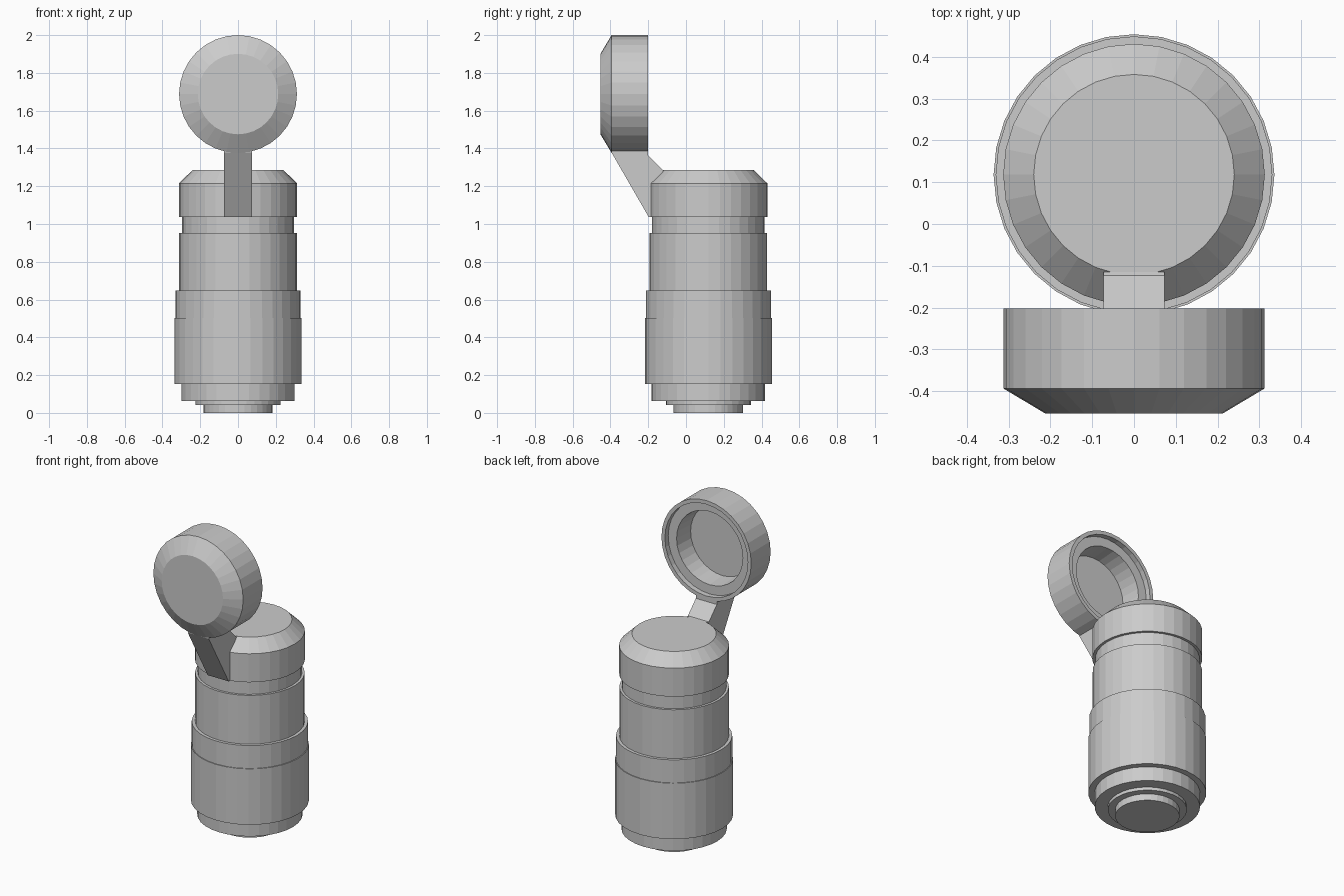
import bpy, bmesh, math
from mathutils import Matrix

if "Cube" in bpy.data.objects:
    bpy.data.objects.remove(bpy.data.objects["Cube"])

SIDES = 32
AXIS_Y = 0.118


def finish(name, bm, matrix=None):
    if matrix:
        bm.transform(matrix)
    mesh = bpy.data.meshes.new(name)
    bm.to_mesh(mesh)
    bm.free()
    obj = bpy.data.objects.new(name, mesh)
    bpy.context.collection.objects.link(obj)
    return obj


def lathe(name, profile, matrix):
    """Revolve (radius, height) points about z; radius 0 closes with a flat disc."""
    bm = bmesh.new()
    rings = []
    for r, h in profile:
        if r == 0:
            continue
        rings.append([bm.verts.new((r * math.cos(2 * math.pi * i / SIDES),
                                    r * math.sin(2 * math.pi * i / SIDES), h))
                      for i in range(SIDES)])
    for a, b in zip(rings, rings[1:]):
        for i in range(SIDES):
            j = (i + 1) % SIDES
            bm.faces.new((a[i], a[j], b[j], b[i]))
    if profile[0][0] == 0:
        bm.faces.new(rings[0][::-1])
    if profile[-1][0] == 0:
        bm.faces.new(rings[-1])
    return finish(name, bm, matrix)


upright = Matrix.Translation((0, AXIS_Y, 0))

# Stepped foot
lathe("stepped_foot", [(0, 0), (0.183, 0), (0.183, 0.042), (0.225, 0.042),
                       (0.225, 0.062), (0.30, 0.062), (0.30, 0.152)], upright)
# Wide lower sleeve with a fine step
lathe("lower_sleeve", [(0.30, 0.152), (0.336, 0.152), (0.336, 0.503),
                       (0.331, 0.503), (0.331, 0.647), (0.312, 0.647)], upright)
# Upper sleeve
lathe("upper_sleeve", [(0.312, 0.647), (0.312, 0.953), (0.297, 0.953)], upright)
# Recessed neck
lathe("neck", [(0.297, 0.953), (0.297, 1.036)], upright)
# Chamfered collar closing the top
lathe("collar", [(0.297, 1.036), (0.313, 1.036), (0.313, 1.215),
                 (0.24, 1.286), (0, 1.286)], upright)

# Open lid, standing on edge with its hollow facing the back
lid_pose = Matrix.Translation((0, 0, 1.688)) @ Matrix.Rotation(-math.pi / 2, 4, 'X')
lathe("lid", [(0, -0.453), (0.213, -0.453), (0.312, -0.394), (0.312, -0.202),
              (0.288, -0.202), (0.288, -0.235), (0.23, -0.235),
              (0.22, -0.36), (0, -0.36)], lid_pose)

# Hinge arm: side profile (y, z) extruded across x
side = [(-0.197, 1.036), (-0.18, 1.036), (-0.18, 1.21), (-0.115, 1.286),
        (-0.123, 1.287), (-0.202, 1.366), (-0.202, 1.388), (-0.394, 1.388),
        (-0.394, 1.378)]
bm = bmesh.new()
face = bm.faces.new([bm.verts.new((-0.073, y, z)) for y, z in side])
ext = bmesh.ops.extrude_face_region(bm, geom=[face])
bmesh.ops.translate(bm, vec=(0.146, 0, 0),
                    verts=[v for v in ext["geom"] if isinstance(v, bmesh.types.BMVert)])
bmesh.ops.recalc_face_normals(bm, faces=bm.faces[:])
finish("hinge_arm", bm)
